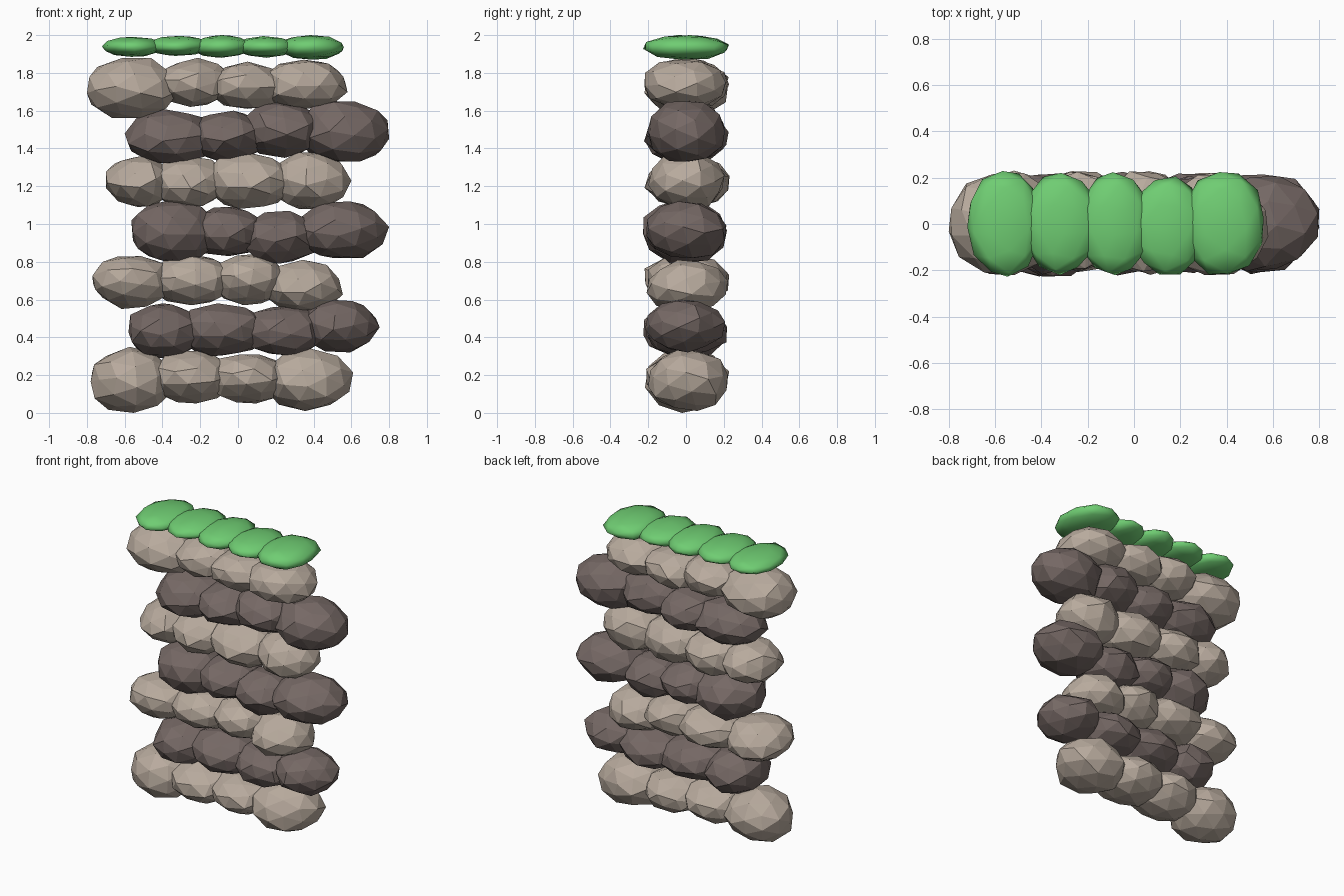
import bpy
import bmesh
import random
from mathutils import Vector

random.seed(7)

start_cube = bpy.data.objects.get("Cube")
if start_cube:
    bpy.data.objects.remove(start_cube, do_unlink=True)


def make_material(name, colour):
    material = bpy.data.materials.new(name)
    material.use_nodes = True
    material.diffuse_color = colour
    shader = material.node_tree.nodes["Principled BSDF"]
    shader.inputs["Base Color"].default_value = colour
    shader.inputs["Roughness"].default_value = 0.9
    return material


light_stone = make_material("light stone", (0.48, 0.405, 0.34, 1))
dark_stone = make_material("dark stone", (0.18, 0.14, 0.13, 1))
moss_green = make_material("moss green", (0.16, 0.61, 0.17, 1))


def make_lump(name, low, high, material, roughness, smooth=False):
    """Build a jittered icosphere that exactly fills the box from low to high."""
    bm = bmesh.new()
    bmesh.ops.create_icosphere(bm, subdivisions=2, radius=1)
    turn = Vector((random.uniform(-3, 3), 1, 2))
    spin = Vector((0, 0, 1)).rotation_difference(turn)
    for vert in bm.verts:
        vert.co.rotate(spin)
        vert.co *= 1 + random.uniform(-roughness, roughness)
    # Fit the rough shape into its place in the wall
    low, high = Vector(low), Vector(high)
    half = (high - low) / 2
    for axis in range(3):
        values = [vert.co[axis] for vert in bm.verts]
        middle, reach = (max(values) + min(values)) / 2, (max(values) - min(values)) / 2
        for vert in bm.verts:
            vert.co[axis] = (vert.co[axis] - middle) / reach * half[axis]
    for face in bm.faces:
        face.smooth = smooth
    mesh = bpy.data.meshes.new(name)
    bm.to_mesh(mesh)
    bm.free()
    mesh.materials.append(material)
    lump = bpy.data.objects.new(name, mesh)
    lump.location = low + half
    bpy.context.collection.objects.link(lump)


def make_course(name, seams, bottoms, tops, material, overlap, depth, **style):
    """Lay lumps side by side, each pushed into its neighbours at the seams."""
    last = len(tops) - 1
    for i, (bottom, top) in enumerate(zip(bottoms, tops)):
        left = seams[i] - (overlap if i > 0 else 0)
        right = seams[i + 1] + (overlap if i < last else 0)
        front = -depth + random.uniform(-0.015, 0.015)
        back = depth + random.uniform(-0.01, 0.02)
        make_lump(f"{name}_{i + 1}", (left, front, bottom), (right, back, top),
                  material, **style)


# Stone courses from the ground up: seams along x, then bottoms and tops
courses = [
    ((-.78, -.39, -.10, .20, .61), (0, .05, .05, .01), (.35, .33, .31, .34)),
    ((-.58, -.26, .08, .40, .75), (.29, .3, .3, .32), (.58, .58, .57, .6)),
    ((-.77, -.42, -.08, .20, .555), (.55, .57, .57, .54), (.83, .84, .84, .81)),
    ((-.565, -.18, .08, .37, .8), (.79, .83, .79, .82), (1.13, 1.09, 1.07, 1.12)),
    ((-.7, -.4, -.11, .23, .6), (1.09, 1.09, 1.08, 1.08), (1.36, 1.36, 1.38, 1.38)),
    ((-.6, -.2, .07, .4, .8), (1.32, 1.33, 1.35, 1.33), (1.61, 1.6, 1.65, 1.65)),
    ((-.8, -.37, -.1, .2, .58), (1.56, 1.62, 1.61, 1.61), (1.88, 1.88, 1.86, 1.87)),
]
for level, (seams, bottoms, tops) in enumerate(courses):
    make_course(f"course_{level + 1}_stone", seams, bottoms, tops,
                dark_stone if level % 2 else light_stone,
                overlap=0.065, depth=0.212, roughness=0.06)

# Flat mossy cushions along the top
make_course("moss_cushion", (-.72, -.44, -.2, .03, .26, .56),
            (1.885, 1.89, 1.88, 1.88, 1.87), (1.99, 1.995, 2, 1.995, 2),
            moss_green, overlap=0.045, depth=0.215, roughness=0.04, smooth=True)
